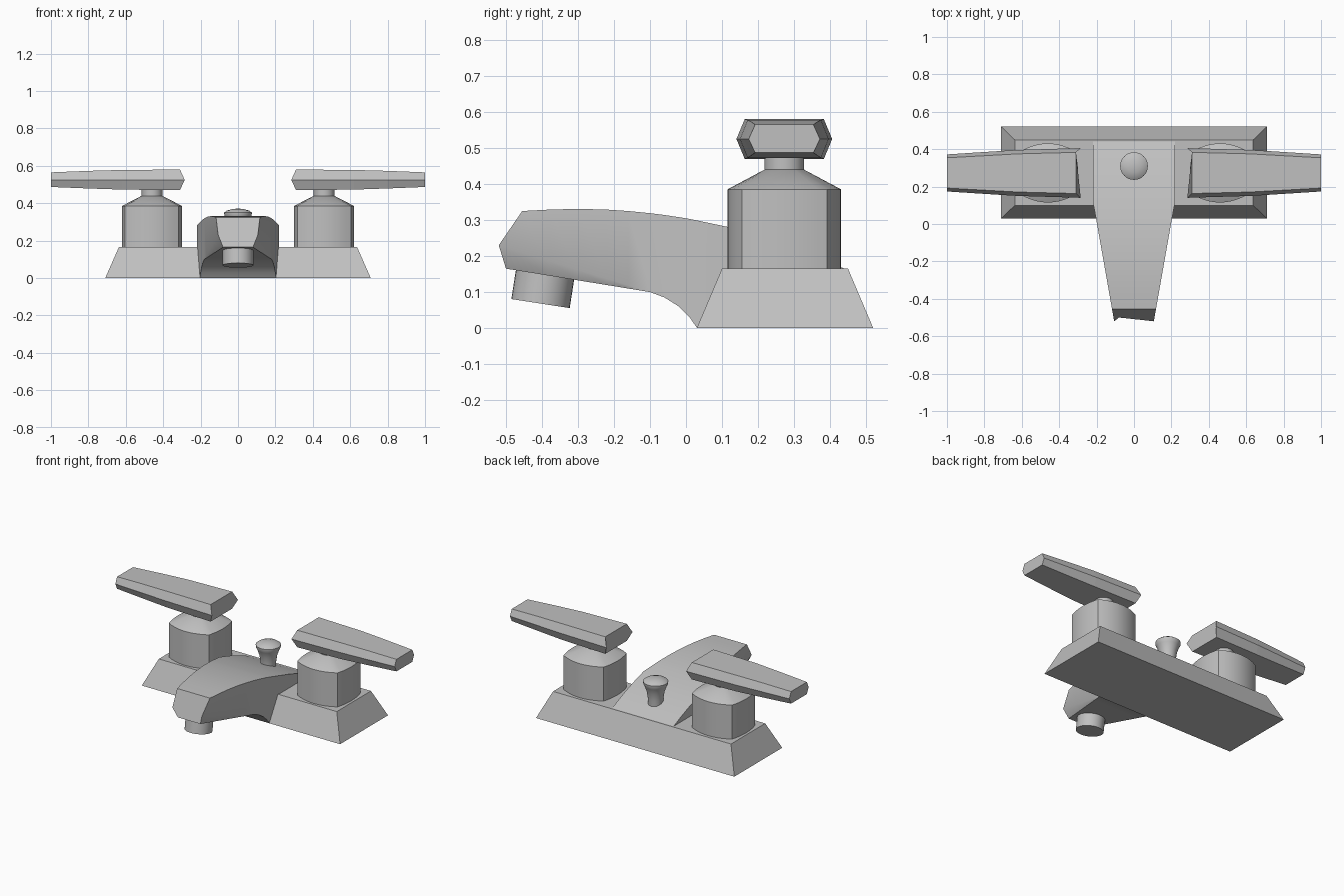
import bpy, bmesh, math
from mathutils import Vector, Matrix

if "Cube" in bpy.data.objects:
    bpy.data.objects.remove(bpy.data.objects["Cube"])

metal = bpy.data.materials.new("satin_grey")
metal.diffuse_color = (0.53, 0.53, 0.53, 1)
metal.use_nodes = True
metal.node_tree.nodes["Principled BSDF"].inputs["Base Color"].default_value = metal.diffuse_color


def loft(name, rings, smooth=True, matrix=None):
    """Skin equal-length closed rings of points and cap both ends."""
    bm = bmesh.new()
    vs = [[bm.verts.new(p) for p in r] for r in rings]
    n = len(vs[0])
    for a, b in zip(vs, vs[1:]):
        for i in range(n):
            j = (i + 1) % n
            bm.faces.new((a[i], a[j], b[j], b[i]))
    bm.faces.new(vs[0][::-1])
    bm.faces.new(vs[-1])
    bmesh.ops.remove_doubles(bm, verts=bm.verts, dist=1e-5)
    bmesh.ops.recalc_face_normals(bm, faces=bm.faces)
    if matrix:
        bm.transform(matrix)
    me = bpy.data.meshes.new(name)
    bm.to_mesh(me)
    bm.free()
    ob = bpy.data.objects.new(name, me)
    bpy.context.collection.objects.link(ob)
    me.materials.append(metal)
    if smooth:
        bpy.ops.object.select_all(action='DESELECT')
        ob.select_set(True)
        bpy.context.view_layer.objects.active = ob
        bpy.ops.object.shade_smooth_by_angle(angle=math.radians(30))
    return ob


def rect(hx, y0, y1, z):
    return [(-hx, y0, z), (hx, y0, z), (hx, y1, z), (-hx, y1, z)]


def circle(r, z, n=32):
    return [(r * math.cos(2 * math.pi * i / n), r * math.sin(2 * math.pi * i / n), z)
            for i in range(n)]


def interp(y, pts):
    for (a, za), (b, zb) in zip(pts, pts[1:]):
        if y <= b:
            return za + (zb - za) * (y - a) / (b - a)
    return pts[-1][1]


# Base plate
loft("base_plate", [rect(0.71, 0.03, 0.52, 0), rect(0.637, 0.10, 0.45, 0.165)], smooth=False)

# Spout: tapered, arched top, chamfered lower edges that fade out toward the base
top = [(-0.455, 0.325), (-0.38, 0.329), (-0.3, 0.331), (-0.22, 0.329), (-0.16, 0.325),
       (-0.1, 0.319), (-0.06, 0.314), (-0.02, 0.308), (0.01, 0.303), (0.03, 0.299),
       (0.12, 0.28), (0.2, 0.257), (0.28, 0.231), (0.36, 0.2), (0.44, 0.165)]
under = [(-0.5, 0.165), (-0.1, 0.10), (-0.06, 0.085), (-0.02, 0.06), (0.01, 0.03),
         (0.03, 0.001), (0.44, 0.001)]
rings = []
for k, (y, zt) in enumerate(top):
    w = interp(y, [(-0.52, 0.106), (0.03, 0.203), (0.12, 0.22), (0.44, 0.22)])
    ym, yb = (-0.52, -0.5) if k == 0 else (y, y)
    zb = interp(yb, under)
    zm = max(zb, 0.23 - 0.13 * (ym + 0.52) / 0.42) if y < -0.1 else zb
    wm = 0.106 if k == 0 else w
    wb = 0.08 + (yb + 0.5) * 0.25 if y < -0.1 else w
    rings.append([(-w, y, zt), (w, y, zt), (wm, ym, zm), (wb, yb, zb),
                  (-wb, yb, zb), (-wm, ym, zm)])
loft("spout", rings)

# Outlet nozzle, tilted with the underside of the spout
tilt = Matrix.Translation((0, -0.404, 0.068)) @ Matrix.Rotation(math.radians(-8.8), 4, 'X')
loft("nozzle", [circle(0.082, 0), circle(0.082, 0.12)], matrix=tilt)

# Lift knob with a flared stem and a domed cap
profile = [(0.045, 0.19), (0.046, 0.24), (0.053, 0.285), (0.066, 0.322), (0.073, 0.335),
           (0.074, 0.35), (0.06, 0.36), (0.035, 0.368), (0.01, 0.371)]
loft("lift_knob", [circle(r, z) for r, z in profile],
     matrix=Matrix.Translation((0, 0.31, 0)))


def bulged_square(z, n=10):
    """Rectangle outline whose four sides bow outward."""
    hx, hy, bx, by = 0.143, 0.118, 0.018, 0.04
    pts = []
    for i in range(n):
        t = 2 * i / n - 1
        pts.append((hx * t, -hy - by * (1 - t * t), z))
    for i in range(n):
        t = 2 * i / n - 1
        pts.append((hx + bx * (1 - t * t), hy * t, z))
    return pts + [(-x, -y, z) for x, y, z in pts]


def lever_ring(x, hm, ht, z0, z1):
    """Hexagonal lever section: half width at the middle and at the top."""
    zm = 0.525
    return [(x, -hm, zm), (x, -ht, z0), (x, ht, z0), (x, hm, zm), (x, ht, z1), (x, -ht, z1)]


for side, label in ((-1, "left"), (1, "right")):
    place = Matrix.Translation((0.46 * side, 0.273, 0))
    # Valve housing with sloping shoulder
    outline = bulged_square(0.385)
    neck = [Vector((x, y, 0)).normalized() * 0.055 + Vector((0, 0, 0.44)) for x, y, z in outline]
    loft(label + "_valve_housing", [bulged_square(0.16), outline, neck], matrix=place)
    loft(label + "_valve_stem", [circle(0.055, 0.43), circle(0.055, 0.48)], matrix=place)
    # Lever: bevelled inner end, tapering outward
    inner = lever_ring(0.31, 0.133, 0.11, 0.47, 0.58)
    inner = [(0.285 if abs(z - 0.525) < 1e-6 else x, y, z) for x, y, z in inner]
    rings = [inner, lever_ring(0.62, 0.123, 0.102, 0.473, 0.578),
             lever_ring(0.80, 0.112, 0.092, 0.479, 0.573),
             lever_ring(1.0, 0.099, 0.081, 0.487, 0.565)]
    loft(label + "_lever", [[(x * side, y + 0.273, z) for x, y, z in r] for r in rings],
         smooth=False)
